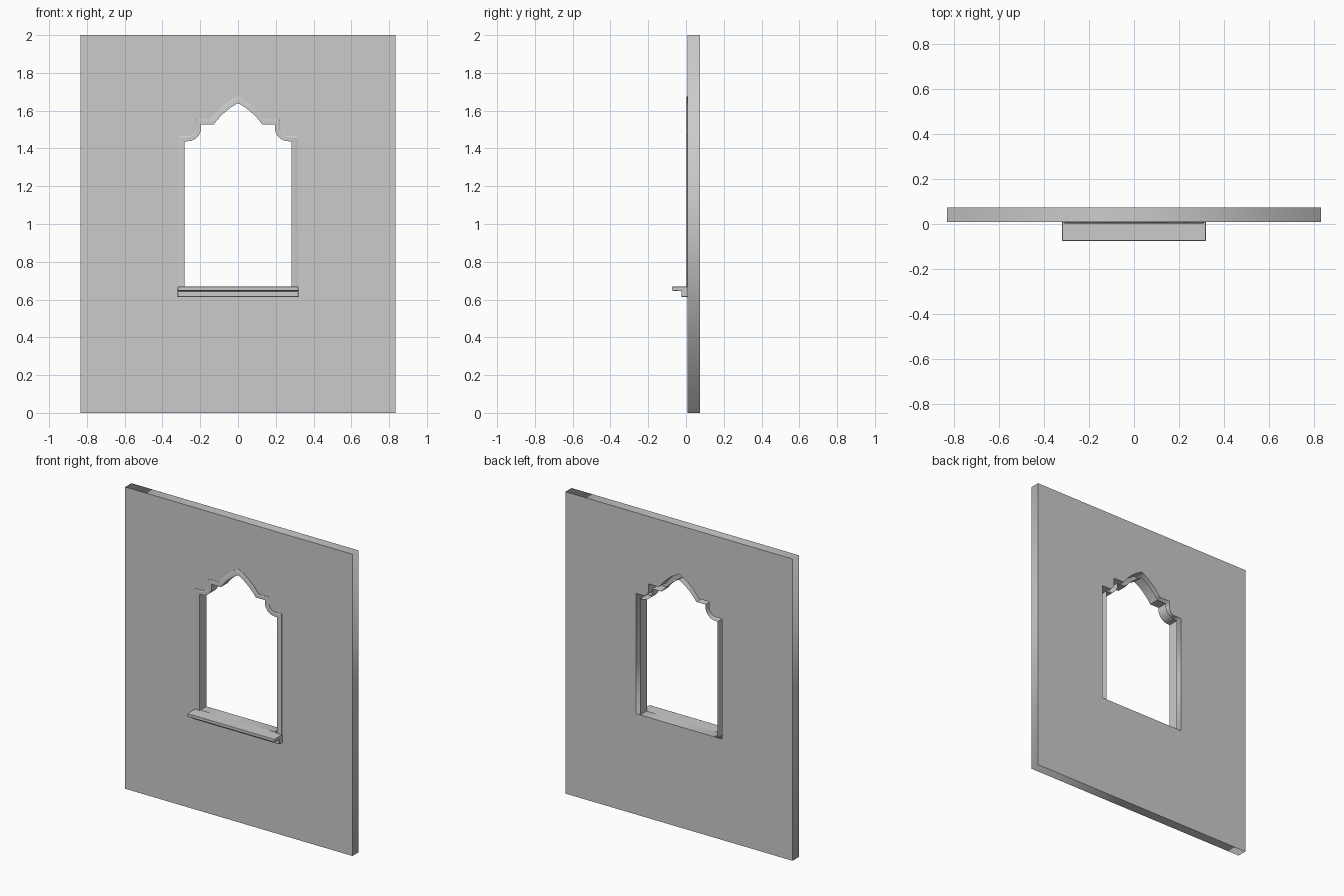
import bpy, bmesh, math

if "Cube" in bpy.data.objects:
    bpy.data.objects.remove(bpy.data.objects["Cube"])

WALL_FRONT, WALL_BACK, TRIM_FRONT = 0.009, 0.074, 0.003
SILL_TOP = 0.668


def half_outline(jamb, z_step, radius, z_ledge, ledge_x, apex, bulge):
    """Right half of the window outline, from the sill up to the apex."""
    cx, cz = 0.267, 1.51
    pts = [(jamb, SILL_TOP), (jamb, z_step)]
    for i in range(9):                          # rounded shoulder
        a = math.radians(270 - 90 * i / 8)
        pts.append((cx + radius * math.cos(a), cz + radius * math.sin(a)))
    pts.append((cx - radius, z_ledge))
    for i in range(9):                          # pointed arch
        t = i / 8
        b = bulge * 4 * t * (1 - t)
        pts.append((ledge_x * (1 - t) + b * 0.65,
                    z_ledge + (apex - z_ledge) * t + b * 0.75))
    return pts


def mirrored(half):
    return half + [(-x, z) for x, z in reversed(half[:-1])]


def link(name, data):
    ob = bpy.data.objects.new(name, data)
    bpy.context.collection.objects.link(ob)
    bpy.ops.object.select_all(action='DESELECT')
    ob.select_set(True)
    bpy.context.view_layer.objects.active = ob
    return ob


outer = mirrored(half_outline(0.316, 1.465, 0.045, 1.553, 0.145, 1.678, 0.012))
inner = mirrored(half_outline(0.284, 1.438, 0.072, 1.527, 0.128, 1.64, 0.010))

# Wall panel: filled flat curve with the window outline as a hole
cu = bpy.data.curves.new("wall", 'CURVE')
cu.dimensions, cu.fill_mode = '2D', 'BOTH'
cu.extrude = (WALL_BACK - WALL_FRONT) / 2
W = 0.833
for loop in ([(-W, 0), (W, 0), (W, 2), (-W, 2)], outer):
    sp = cu.splines.new('POLY')
    sp.points.add(len(loop) - 1)
    for p, (x, z) in zip(sp.points, loop):
        p.co = (x, z, 0, 1)
    sp.use_cyclic_u = True
wall = link("wall", cu)
wall.location.y = (WALL_FRONT + WALL_BACK) / 2
wall.rotation_euler.x = math.pi / 2
bpy.ops.object.convert(target='MESH')
bm = bmesh.new()
bm.from_mesh(wall.data)
bmesh.ops.remove_doubles(bm, verts=bm.verts, dist=1e-5)
bmesh.ops.recalc_face_normals(bm, faces=bm.faces)
bm.to_mesh(wall.data)
bm.free()

# Window trim: moulding face plus inner reveal, open at the back
profile = [(0, WALL_FRONT), (0.0, 0.006), (0.22, TRIM_FRONT),
           (1, TRIM_FRONT), (1, WALL_BACK)]
bm = bmesh.new()
rows = [[bm.verts.new((ox + (ix - ox) * t, y, oz + (iz - oz) * t))
         for (ox, oz), (ix, iz) in zip(outer, inner)] for t, y in profile]
for a, b in zip(rows, rows[1:]):
    for i in range(len(a) - 1):
        bm.faces.new((a[i], a[i + 1], b[i + 1], b[i]))
bmesh.ops.remove_doubles(bm, verts=bm.verts, dist=1e-5)
me = bpy.data.meshes.new("window_trim")
bm.to_mesh(me)
bm.free()
link("window_trim", me)
bpy.ops.object.shade_smooth_by_angle(angle=math.radians(25))

# Window sill: stepped profile extruded sideways
sill = [(WALL_FRONT + 0.004, SILL_TOP), (-0.075, SILL_TOP), (-0.075, 0.647),
        (-0.024, 0.645), (-0.024, 0.614), (WALL_FRONT + 0.004, 0.614)]
bm = bmesh.new()
face = bm.faces.new([bm.verts.new((-0.32, y, z)) for y, z in sill])
ext = bmesh.ops.extrude_face_region(bm, geom=[face])
bmesh.ops.translate(bm, vec=(0.64, 0, 0),
                    verts=[v for v in ext["geom"] if isinstance(v, bmesh.types.BMVert)])
bmesh.ops.recalc_face_normals(bm, faces=bm.faces)
me = bpy.data.meshes.new("window_sill")
bm.to_mesh(me)
bm.free()
ob = link("window_sill", me)
bev = ob.modifiers.new("soft_edges", 'BEVEL')
bev.width, bev.segments = 0.003, 2
bpy.ops.object.shade_smooth_by_angle(angle=math.radians(30))
